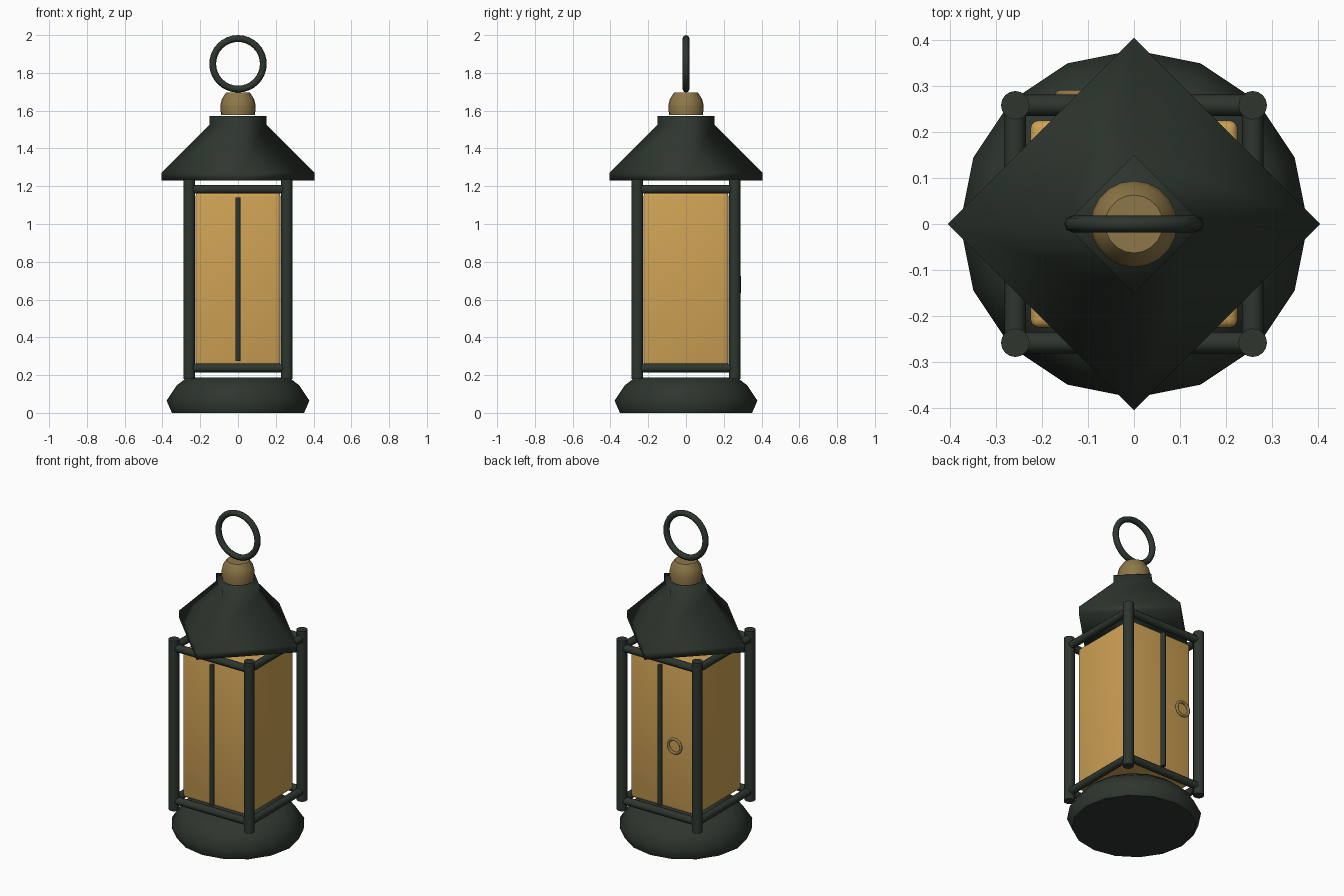
import bpy, bmesh, math
from mathutils import Matrix, Vector

if "Cube" in bpy.data.objects:
    bpy.data.objects.remove(bpy.data.objects["Cube"])


def material(name, rgb):
    m = bpy.data.materials.new(name)
    m.diffuse_color = (*rgb, 1)
    m.use_nodes = True
    m.node_tree.nodes["Principled BSDF"].inputs["Base Color"].default_value = m.diffuse_color
    return m


IRON = material("dark green iron", (0.027, 0.037, 0.028))
AMBER = material("amber glass", (0.62, 0.36, 0.09))
BRASS = material("aged brass", (0.27, 0.185, 0.065))


def finish(name, bm, mat, angle=None):
    """Turn a bmesh into a named object; angle limits the smoothing."""
    bmesh.ops.recalc_face_normals(bm, faces=bm.faces)
    for f in bm.faces:
        f.smooth = True
    if angle is not None:
        for e in bm.edges:
            if len(e.link_faces) == 2 and e.calc_face_angle() > math.radians(angle):
                e.smooth = False
    me = bpy.data.meshes.new(name)
    bm.to_mesh(me)
    bm.free()
    me.materials.append(mat)
    ob = bpy.data.objects.new(name, me)
    bpy.context.collection.objects.link(ob)
    return ob


def lathe(name, profile, sides, mat, angle=None):
    """Closed turned shape from (radius, height) points."""
    bm = bmesh.new()
    rings = [[bm.verts.new((r * math.cos(math.tau * i / sides),
                            r * math.sin(math.tau * i / sides), z))
              for i in range(sides)] for r, z in profile]
    for a, b in zip(rings, rings[1:]):
        for i in range(sides):
            j = (i + 1) % sides
            bm.faces.new((a[i], a[j], b[j], b[i]))
    bm.faces.new(rings[0])
    bm.faces.new(rings[-1])
    return finish(name, bm, mat, angle)


def rod(name, p, q, radius, sides, mat):
    """Capped cylinder between two points."""
    p, q = Vector(p), Vector(q)
    rot = (q - p).to_track_quat('Z', 'Y').to_matrix().to_4x4()
    bm = bmesh.new()
    bmesh.ops.create_cone(bm, cap_ends=True, segments=sides, radius1=radius,
                          radius2=radius, depth=(q - p).length,
                          matrix=Matrix.Translation((p + q) / 2) @ rot)
    return finish(name, bm, mat, 50)


def ring(name, loc, major, minor, mat, segs, sides):
    """Torus standing upright in the XZ plane."""
    bpy.ops.mesh.primitive_torus_add(location=loc, rotation=(math.pi / 2, 0, 0),
                                     major_radius=major, minor_radius=minor,
                                     major_segments=segs, minor_segments=sides)
    ob = bpy.context.object
    ob.name = name
    ob.data.materials.append(mat)
    bpy.ops.object.shade_smooth()


# Base, four-sided roof and finial
lathe("base", [(0.35, 0), (0.378, 0.065), (0.325, 0.145), (0.27, 0.188)], 16, IRON, 60)
lathe("roof", [(0.405, 1.23), (0.405, 1.272), (0.15, 1.525), (0.15, 1.572)], 4, IRON)
lathe("finial", [(0.09, 1.577), (0.094, 1.625), (0.086, 1.66), (0.063, 1.696)],
      20, BRASS, 50)

# Hanging ring and door pull
ring("hanging_ring", (0, 0, 1.848), 0.134, 0.018, IRON, 32, 8)
ring("door_pull", (-0.12, 0.282, 0.68), 0.043, 0.009, BRASS, 20, 8)

# Glass body with softened edges
bm = bmesh.new()
bmesh.ops.create_cube(bm, size=1, matrix=Matrix.Translation((0, 0, 0.7075))
                      @ Matrix.Diagonal((0.45, 0.45, 0.915, 1)))
bmesh.ops.bevel(bm, geom=bm.edges[:], offset=0.018, segments=3, profile=0.5,
                affect='EDGES')
finish("glass_body", bm, AMBER, 50)

# Corner posts and the rails between them
C = 0.258
for sx in (-1, 1):
    for sy in (-1, 1):
        rod("corner_post", (sx * C, sy * C, 0.18), (sx * C, sy * C, 1.235),
            0.031, 16, IRON)
for z in (0.238, 1.184):
    for s in (-1, 1):
        rod("rail_x", (-C, s * C, z), (C, s * C, z), 0.023, 12, IRON)
        rod("rail_y", (s * C, -C, z), (s * C, C, z), 0.023, 12, IRON)

# Upright glazing bars on front and back
for s in (-1, 1):
    rod("glazing_bar", (0, s * 0.255, 0.275), (0, s * 0.255, 1.14), 0.015, 10, IRON)
